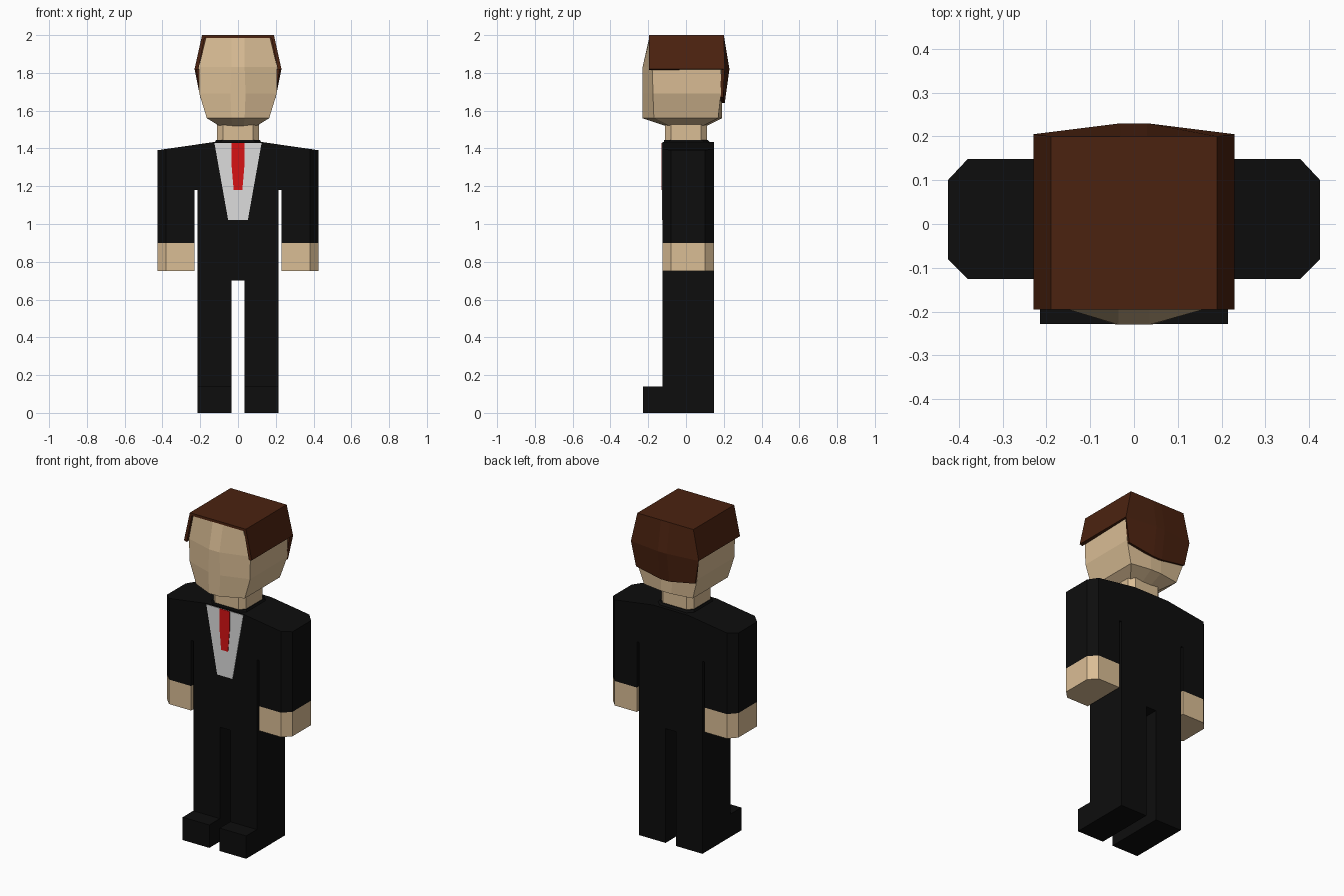
import bpy, bmesh

if "Cube" in bpy.data.objects:
    bpy.data.objects.remove(bpy.data.objects["Cube"])


def material(name, rgb):
    m = bpy.data.materials.new(name)
    m.diffuse_color = (*rgb, 1)
    m.use_nodes = True
    m.node_tree.nodes["Principled BSDF"].inputs["Base Color"].default_value = m.diffuse_color
    return m


SUIT = material("black_suit", (0.004, 0.004, 0.004))
SKIN = material("skin", (0.70, 0.51, 0.30))
HAIR = material("brown_hair", (0.07, 0.016, 0.005))
SHIRT = material("white_shirt", (0.72, 0.72, 0.72))
TIE = material("red_tie", (0.68, 0.006, 0.007))
FRONT, BACK = -0.125, 0.148


def finish(name, bm, mat):
    bmesh.ops.recalc_face_normals(bm, faces=bm.faces)
    me = bpy.data.meshes.new(name)
    bm.to_mesh(me)
    bm.free()
    me.materials.append(mat)
    ob = bpy.data.objects.new(name, me)
    bpy.context.collection.objects.link(ob)
    return ob


def loft(name, rings, mat):
    """Closed solid through rings with equal point counts."""
    bm = bmesh.new()
    loops = [[bm.verts.new(p) for p in r] for r in rings]
    n = len(loops[0])
    for a, b in zip(loops, loops[1:]):
        for i in range(n):
            j = (i + 1) % n
            bm.faces.new((a[i], a[j], b[j], b[i]))
    bm.faces.new(loops[0])
    bm.faces.new(loops[-1])
    return finish(name, bm, mat)


def extrude_y(name, outline, y0, y1, mat):
    return loft(name, [[(x, y, z) for x, z in outline] for y in (y0, y1)], mat)


def box(name, x0, x1, y0, y1, z0, z1, mat):
    return extrude_y(name, [(x0, z0), (x1, z0), (x1, z1), (x0, z1)], y0, y1, mat)


def mirrored(half):
    return half + [(-x, z) for x, z in reversed(half)]


# Jacket body with sloped shoulders
extrude_y("jacket", mirrored([(0.215, 0.7), (0.215, 1.18), (0.23, 1.18),
                              (0.23, 1.419), (0.12, 1.435)]), FRONT, BACK, SUIT)


# Collar and neck share an eight-sided footprint
def octagon(r, c, y, z):
    pts = [(r, -c), (r, c), (c, r), (-c, r), (-r, c), (-r, -c), (-c, -r), (c, -r)]
    return [(px, py + y, z) for px, py in pts]


loft("collar", [octagon(0.13, 0.10, 0.01, 1.42), octagon(0.115, 0.085, 0.0, 1.446)], SUIT)
loft("neck", [octagon(0.11, 0.08, 0.0, z) for z in (1.43, 1.535)], SKIN)

# Shirt front and tie plates
extrude_y("shirt_front", mirrored([(0.052, 1.02), (0.125, 1.43)]),
          FRONT - 0.003, FRONT + 0.003, SHIRT)
extrude_y("tie", mirrored([(0.023, 1.18), (0.034, 1.31), (0.035, 1.43)]),
          FRONT - 0.006, FRONT, TIE)

# Arms, hands, legs and shoes
for side, s in (("left", -1), ("right", 1)):
    foot = [(0.23, FRONT), (0.38, FRONT), (0.425, -0.08),
            (0.425, 0.10), (0.38, BACK), (0.23, BACK)]

    def ring(z):
        return [(s * x, y, z) for x, y in foot]

    shoulder = [(s * x, y, 1.419 - 0.145 * (x - 0.23)) for x, y in foot]
    loft(side + "_sleeve", [ring(0.9), shoulder], SUIT)
    loft(side + "_hand", [ring(0.75), ring(0.9)], SKIN)
    box(side + "_leg", s * 0.035, s * 0.215, FRONT, BACK, 0, 0.7, SUIT)
    box(side + "_shoe", s * 0.035, s * 0.215, -0.228, FRONT, 0, 0.14, SUIT)


# Faceted head: height, half width, front middle, front corner, back corner, back middle
def head_ring(z, w, m, fm, fc, bc, bk):
    half = [(m, fm), (w, fc), (w, bc), (m, bk)]
    return [(x, y, z) for x, y in mirrored(half)]


loft("head", [
    head_ring(1.52, 0.10, 0.03, -0.11, -0.09, 0.09, 0.11),
    head_ring(1.56, 0.165, 0.035, -0.23, -0.17, 0.17, 0.19),
    head_ring(1.69, 0.205, 0.04, -0.23, -0.175, 0.185, 0.19),
    head_ring(1.83, 0.208, 0.035, -0.23, -0.178, 0.185, 0.19),
    head_ring(1.985, 0.17, 0.035, -0.195, -0.192, 0.185, 0.19)], SKIN)

# Hair shell: flat top, flared sides and a longer back
bm = bmesh.new()
rows = [(2.0, 2.0, 0.19, 0.20, 0.20), (1.82, 1.82, 0.23, 0.205, 0.23),
        (1.67, 1.64, 0.20, 0.198, 0.205)]
back = []
for zc, zm, w, yc, ym in rows:
    back.append([bm.verts.new(p) for p in
                 ((-w, yc, zc), (-0.03, ym, zm), (0.03, ym, zm), (w, yc, zc))])
for a, b in zip(back, back[1:]):
    for i in range(3):
        bm.faces.new((a[i + 1], a[i], b[i], b[i + 1]))
tl, tr, sl, sr = [bm.verts.new((x, -0.195, z)) for x, z in
                  ((-0.19, 2.0), (0.19, 2.0), (-0.23, 1.82), (0.23, 1.82))]
top = bm.faces.new([tl, tr] + back[0][::-1])
bm.faces.new((tl, back[0][0], back[1][0], sl))
bm.faces.new((tr, sr, back[1][3], back[0][3]))
bmesh.ops.recalc_face_normals(bm, faces=bm.faces)
if top.normal.z < 0:
    bmesh.ops.reverse_faces(bm, faces=bm.faces)
hair = finish("hair", bm, HAIR)
shell = hair.modifiers.new("thickness", 'SOLIDIFY')
shell.thickness = 0.02
shell.offset = -1
